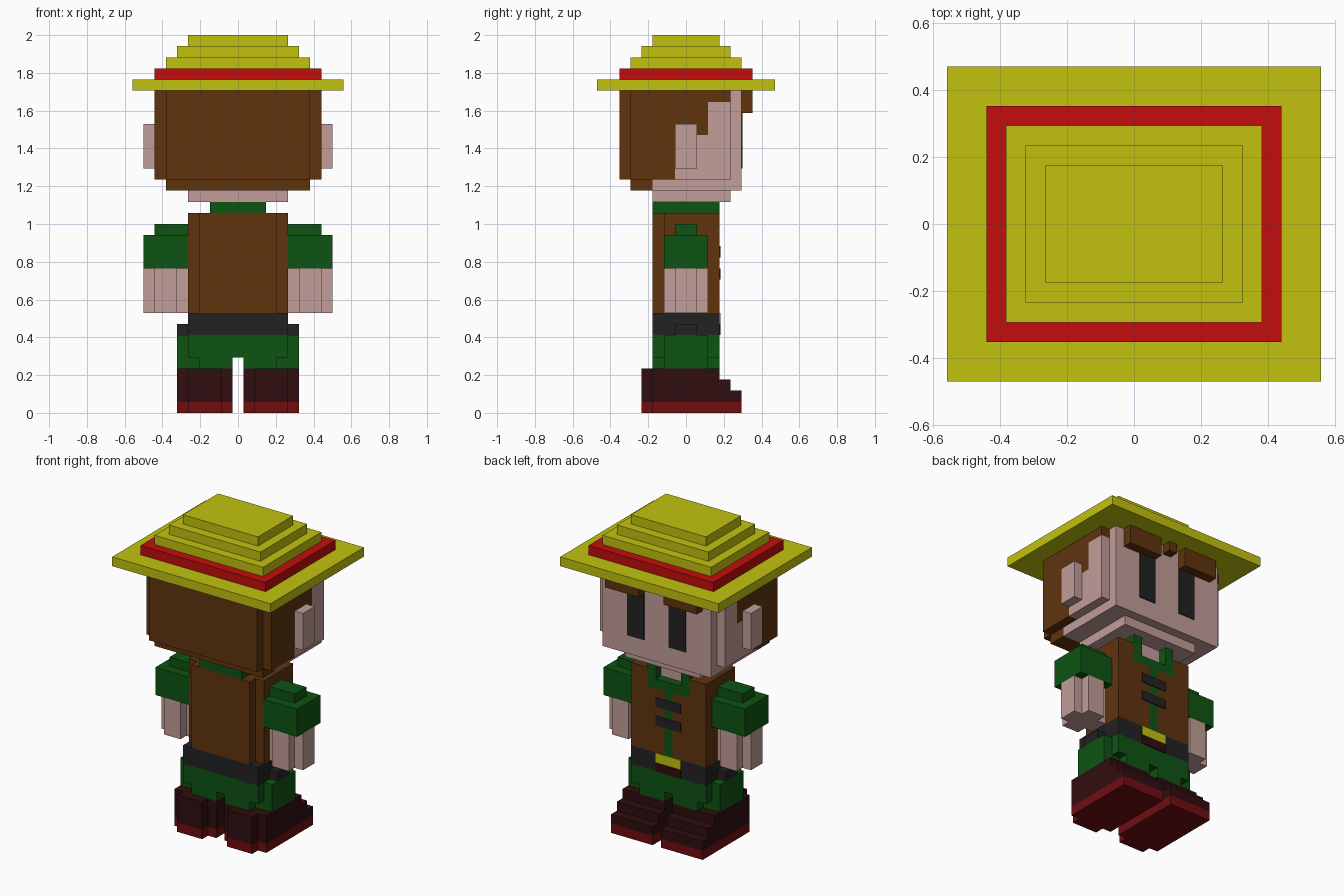
import bpy
import bmesh
from mathutils import Vector

U = 1 / 17  # one block of the grid

if "Cube" in bpy.data.objects:
    bpy.data.objects.remove(bpy.data.objects["Cube"], do_unlink=True)


def material(name, r, g, b):
    m = bpy.data.materials.new(name)
    m.use_nodes = True
    m.diffuse_color = (r, g, b, 1)
    m.node_tree.nodes["Principled BSDF"].inputs["Base Color"].default_value = (r, g, b, 1)
    return m


YELLOW = material("straw yellow", .54, .54, .005)
RED = material("band red", .55, .004, .004)
BROWN = material("hair brown", .115, .034, .004)
SKIN = material("skin pink", .54, .34, .32)
GREEN = material("cloth green", .004, .088, .006)
BLACK = material("belt black", .016, .016, .016)
BOOT = material("boot maroon", .03, .004, .005)
SOLE = material("sole red", .165, .004, .005)


def prism(name, mat, points, to_3d, start, end):
    """Extrude a flat outline between two positions on the remaining axis."""
    bm = bmesh.new()
    face = bm.faces.new([bm.verts.new(to_3d(a, b, start) * U) for a, b in points])
    out = bmesh.ops.extrude_face_region(bm, geom=[face])
    moved = [v for v in out["geom"] if isinstance(v, bmesh.types.BMVert)]
    bmesh.ops.translate(bm, verts=moved, vec=(to_3d(0, 0, end) - to_3d(0, 0, start)) * U)
    bmesh.ops.recalc_face_normals(bm, faces=bm.faces)
    mesh = bpy.data.meshes.new(name)
    bm.to_mesh(mesh)
    bm.free()
    mesh.materials.append(mat)
    obj = bpy.data.objects.new(name, mesh)
    bpy.context.collection.objects.link(obj)
    return obj


def side_prism(name, mat, points, x0, x1):
    return prism(name, mat, points, lambda y, z, x: Vector((x, y, z)), x0, x1)


def face_prism(name, mat, points, y0, y1):
    return prism(name, mat, points, lambda x, z, y: Vector((x, y, z)), y0, y1)


def box(name, mat, x0, x1, y0, y1, z0, z1):
    return face_prism(name, mat, [(x0, z0), (x1, z0), (x1, z1), (x0, z1)], y0, y1)


def slab(name, mat, hx, y0, y1, z0, z1):
    return box(name, mat, -hx, hx, y0, y1, z0, z1)


# Stepped hat
for i, (name, mat, hx, hy) in enumerate([
        ("hat_brim", YELLOW, 9.5, 8), ("hat_band", RED, 7.5, 6),
        ("hat_crown_low", YELLOW, 6.5, 5), ("hat_crown_mid", YELLOW, 5.5, 4),
        ("hat_crown_top", YELLOW, 4.5, 3)]):
    slab(name, mat, hx, -hy, hy, 29 + i, 30 + i)

# Head core, jaw and back hair
slab("head", SKIN, 6.5, -5, 5, 21, 29)
slab("jaw", SKIN, 6.5, -3, 5, 20, 21)
slab("chin", SKIN, 4.5, -3, 4, 19, 20)
slab("back_hair", BROWN, 6.5, -6, -5, 21, 29)
slab("nape_hair", BROWN, 6.5, -5, -3, 20, 21)
slab("middle_fringe", BROWN, .5, 5, 6, 28, 29)

# Shirt, vest and belt
slab("vest", BROWN, 4.5, -2, 2, 9, 18)
slab("vest_back", BROWN, 3.5, -3, -2, 9, 18)
slab("collar", GREEN, 2.5, -3, 2, 18, 19)
face_prism("collar_front", GREEN,
           [(-2.5, 16), (2.5, 16), (2.5, 19), (1.5, 19), (1.5, 17),
            (-1.5, 17), (-1.5, 19), (-2.5, 19)], 2, 3)
slab("throat", SKIN, 1.5, 2, 2.1, 17, 19)
slab("shirt_strip", GREEN, .5, 2, 3, 9, 16)
for z in (12, 14):
    slab("vest_clasp", BLACK, 1.5, 3, 3.1, z, z + 1)
slab("belt", BLACK, 4.5, -3, 3, 7, 9)
slab("belt_buckle", YELLOW, 1.5, 3, 3.1, 8, 9)
slab("belt_tab", BOOT, 1.5, 3, 3.1, 7, 8)
slab("trousers", GREEN, 4.5, -3, 3, 5, 7)

hair_side = [(-5, 21), (-1, 21), (-1, 26), (1, 26), (1, 25), (2, 25),
             (2, 28), (4, 28), (4, 29), (-5, 29)]
cheek = [(-1, 21), (4, 21), (4, 28), (2, 28), (2, 25), (1, 25), (1, 26), (-1, 26)]
boot = [(-3, 1), (5, 1), (5, 2), (4, 2), (4, 3), (3, 3), (3, 4), (-3, 4)]

# Paired parts
for side, s in (("left", 1), ("right", -1)):
    def pair(name, mat, x0, x1, *rest):
        box(side + "_" + name, mat, s * x0, s * x1, *rest)

    # Side of the head
    side_prism(side + "_side_hair", BROWN, hair_side, s * 6.5, s * 7.5)
    side_prism(side + "_cheek", SKIN, cheek, s * 6.5, s * 7.5)
    pair("ear", SKIN, 7.5, 8.5, -1, 1, 22, 26)
    pair("fringe", BROWN, 1.5, 5.5, 5, 6, 27, 29)
    pair("eye", BLACK, 1.5, 3.5, 5, 5.1, 22, 27)

    # Front of the vest
    face_prism(side + "_vest_front", BROWN,
               [(s * x, z) for x, z in [(.5, 9), (4.5, 9), (4.5, 18), (2.5, 18),
                                        (2.5, 16), (.5, 16)]], 2, 3)

    # Arm
    pair("sleeve", GREEN, 4.5, 8.5, -2, 2, 13, 16)
    pair("shoulder", GREEN, 4.5, 7.5, -1, 1, 16, 17)
    pair("hand", SKIN, 4.5, 8.5, -1, 1, 9, 13)
    for y in (-2, 1):
        pair("hand_edge", SKIN, 5.5, 7.5, y, y + 1, 9, 13)

    # Leg and boot
    pair("hip", GREEN, 4.5, 5.5, -2, 2, 4, 7)
    pair("belt_side", BLACK, 4.5, 5.5, -1, 1, 7, 8)
    pair("leg", GREEN, .5, 4.5, -2, 2, 4, 5)
    for y in (-3, 2):
        pair("leg_edge", GREEN, .5, 3.5, y, y + 1, 4, 5)
    side_prism(side + "_boot", BOOT, boot, s * .5, s * 5.5)
    pair("boot_heel", BOOT, 1.5, 4.5, -4, -3, 1, 4)
    pair("sole", SOLE, .5, 5.5, -3, 5, 0, 1)
    pair("sole_heel", SOLE, 1.5, 4.5, -4, -3, 0, 1)
